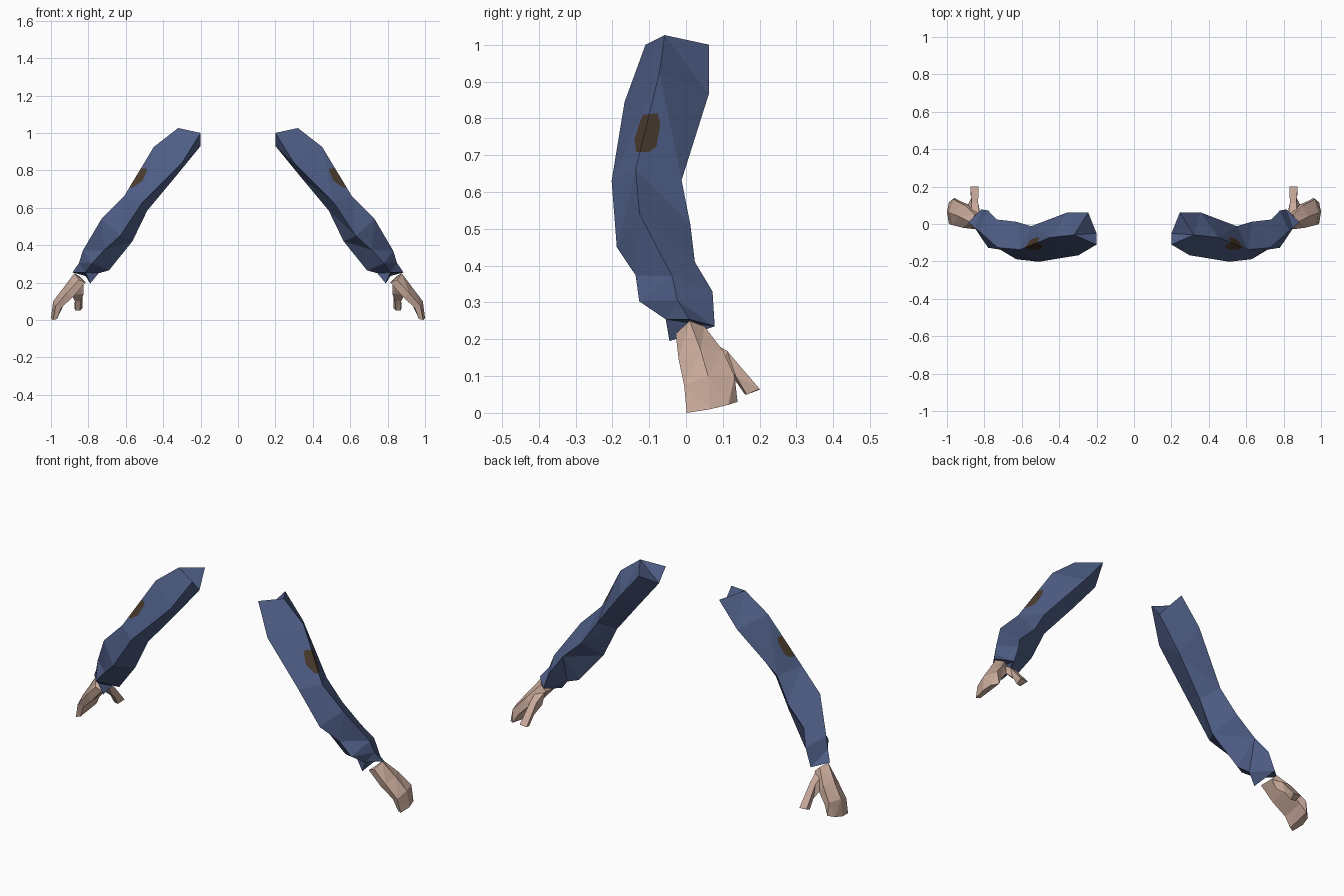
import bpy, bmesh
from mathutils import Vector

if "Cube" in bpy.data.objects:
    bpy.data.objects.remove(bpy.data.objects["Cube"])


def material(name, rgb):
    m = bpy.data.materials.new(name)
    m.diffuse_color = (*rgb, 1)
    m.use_nodes = True
    m.node_tree.nodes["Principled BSDF"].inputs["Base Color"].default_value = m.diffuse_color
    return m


BLUE = material("blue_sleeve", (0.076, 0.110, 0.235))
BROWN = material("brown_patch", (0.068, 0.042, 0.026))
SKIN = material("skin", (0.58, 0.40, 0.325))


def loft(rings):
    """Skin matching rings of points into a closed tube."""
    bm = bmesh.new()
    loops = [[bm.verts.new(p) for p in ring] for ring in rings]
    n = len(loops[0])
    for a, b in zip(loops, loops[1:]):
        for i in range(n):
            j = (i + 1) % n
            bm.faces.new((a[i], a[j], b[j], b[i]))
    bm.faces.new(loops[0][::-1])
    bm.faces.new(loops[-1])
    bmesh.ops.triangulate(bm, faces=bm.faces[:])
    bmesh.ops.recalc_face_normals(bm, faces=bm.faces[:])
    return bm


def finish(bm, name, mats):
    """Make the part and its mirror image on the other side."""
    for side in ("left", "right"):
        if side == "right":
            bmesh.ops.scale(bm, vec=(-1, 1, 1), verts=bm.verts[:])
            bmesh.ops.reverse_faces(bm, faces=bm.faces[:])
        me = bpy.data.meshes.new(f"{side}_{name}")
        bm.to_mesh(me)
        for m in mats:
            me.materials.append(m)
        bpy.context.collection.objects.link(bpy.data.objects.new(me.name, me))
    bm.free()


# Sleeve rings, shoulder to cuff: outer ridge, front, inner underside, rear
sleeve = loft([
    [(.32, -.058, 1.026), (.20, -.11, 1.0), (.20, -.05, .93), (.245, .062, 1.0)],
    [(.45, -.072, .925), (.297, -.167, .844), (.335, -.06, .765), (.355, .062, .866)],
    [(.61, -.137, .66), (.51, -.202, .63), (.485, -.09, .585), (.55, -.012, .632)],
    [(.73, -.126, .54), (.63, -.188, .45), (.565, -.09, .42), (.63, .012, .51)],
    [(.83, -.037, .37), (.715, -.137, .374), (.69, -.05, .265), (.735, .024, .41)],
    [(.85, -.023, .305), (.78, -.127, .303), (.745, -.03, .25), (.78, .072, .33)],
    [(.885, .01, .254), (.815, -.055, .254), (.79, -.045, .195), (.815, .078, .235)],
])

# Elbow patch: cut an eight-sided outline (y, z) through the outer faces
outline = [(-.115, .81), (-.077, .814), (-.07, .784), (-.08, .724),
           (-.10, .708), (-.135, .708), (-.14, .743), (-.123, .797)]
planes = []
for (y0, z0), (y1, z1) in zip(outline, outline[1:] + outline[:1]):
    planes.append((Vector((0, y0, z0)), Vector((0, z0 - z1, y1 - y0)).normalized()))


def inside(face, tests):
    c = face.calc_center_median()
    return face.normal.x > 0 and all((c - p).dot(n) < 0 for p, n in tests)


for k, (p, n) in enumerate(planes):
    sleeve.normal_update()
    faces = [f for f in sleeve.faces if inside(f, planes[:k])]
    geom = set(faces)
    for f in faces:
        geom.update(f.edges)
        geom.update(f.verts)
    bmesh.ops.bisect_plane(sleeve, geom=list(geom), plane_co=p, plane_no=n, dist=1e-5)
sleeve.normal_update()
for f in sleeve.faces:
    f.material_index = int(inside(f, planes))
finish(sleeve, "sleeve", [BLUE, BROWN])

# Hand rings, wrist to fingertips: front, outer ridge, back, inner back, inner front
hand = loft([
    [(.85, -.028, .215), (.875, .01, .25), (.85, .05, .235), (.82, .05, .205), (.815, -.025, .20)],
    [(.915, -.02, .145), (.935, .04, .17), (.905, .10, .17), (.875, .10, .14), (.88, -.015, .125)],
    [(.975, -.005, .075), (.988, .06, .10), (.965, .132, .10), (.935, .125, .075), (.945, 0, .065)],
    [(.99, .002, 0), (1.0, .066, .01), (.99, .115, .022), (.96, .14, .03), (.968, .01, .005)],
])
finish(hand, "hand", [SKIN])

# Thumb rings, base to tip
thumb = loft([
    [(.825, .045, .205), (.87, .05, .205), (.89, .10, .135), (.825, .075, .14)],
    [(.833, .112, .165), (.868, .112, .168), (.872, .135, .10), (.84, .125, .10)],
    [(.832, .20, .063), (.875, .20, .065), (.87, .165, .05), (.845, .16, .05)],
])
finish(thumb, "thumb", [SKIN])
